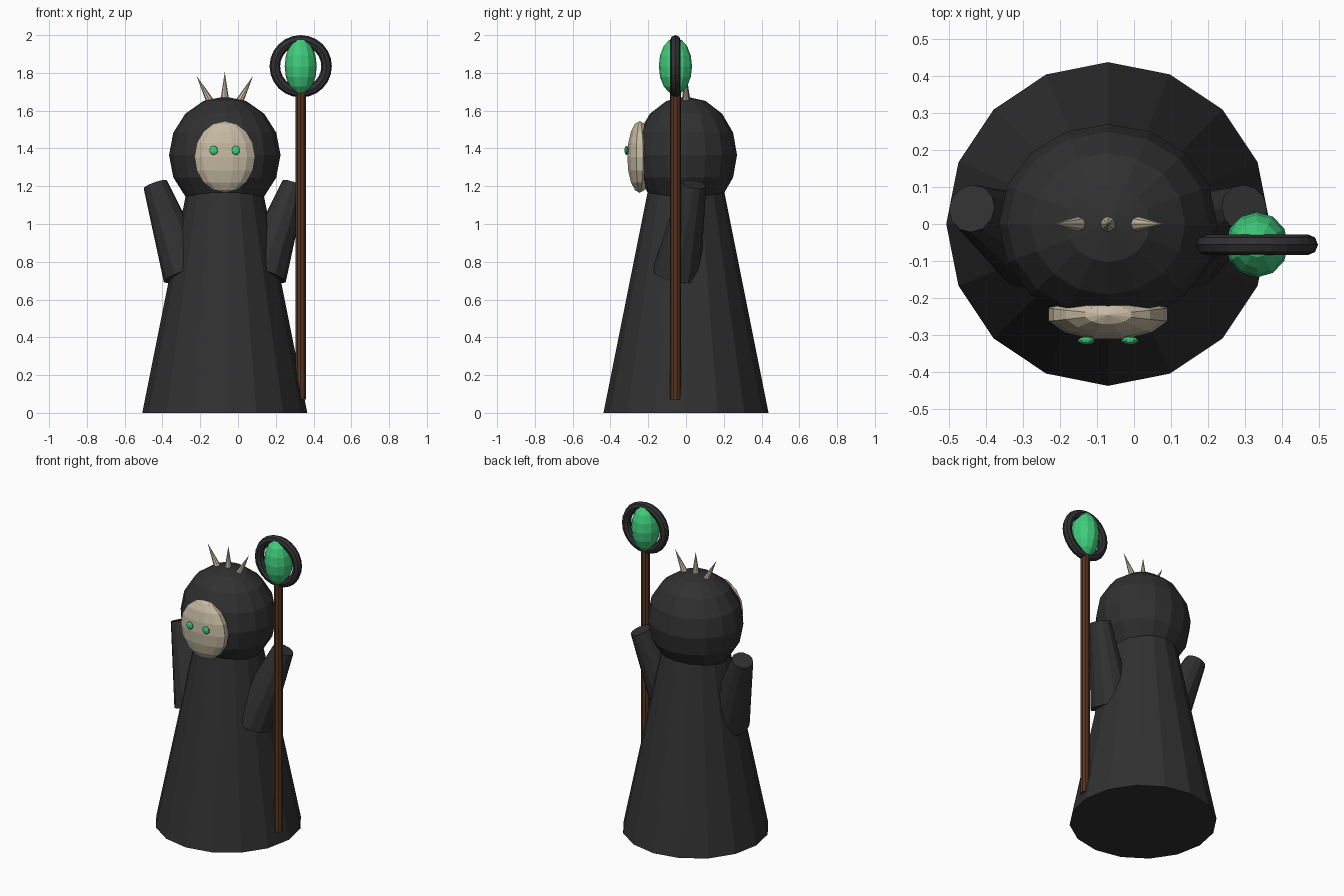
import bpy, math
from mathutils import Vector

if "Cube" in bpy.data.objects:
    bpy.data.objects.remove(bpy.data.objects["Cube"], do_unlink=True)


def material(name, rgb):
    m = bpy.data.materials.new(name)
    m.use_nodes = True
    m.diffuse_color = (*rgb, 1)
    m.node_tree.nodes["Principled BSDF"].inputs["Base Color"].default_value = (*rgb, 1)
    return m


cloth = material("black cloth", (0.03, 0.03, 0.03))
metal = material("dark metal", (0.03, 0.03, 0.033))
bone = material("pale bone", (0.56, 0.49, 0.36))
gem_green = material("green gem", (0.05, 0.60, 0.20))
wood = material("brown wood", (0.095, 0.036, 0.016))

MID = -0.07                           # the figure stands left of the staff
STAFF = Vector((0.332, -0.056, 0))


def finish(name, mat):
    obj = bpy.context.object
    obj.name = obj.data.name = name
    obj.data.materials.append(mat)
    return obj


def ball(name, mat, loc, size, segs, rings, turn=0):
    """Faceted ellipsoid; turn spins its facets before scaling."""
    bpy.ops.mesh.primitive_uv_sphere_add(segments=segs, ring_count=rings, radius=1)
    obj = finish(name, mat)
    for v in obj.data.vertices:
        c, s = math.cos(turn), math.sin(turn)
        x, y, z = v.co
        v.co = ((c * x - s * y) * size[0], (s * x + c * y) * size[1], z * size[2])
    obj.location = loc
    return obj


def taper(name, mat, start, end, r1, r2, segs):
    """Cone or cylinder running from start to end."""
    a, b = Vector(start), Vector(end)
    bpy.ops.mesh.primitive_cone_add(vertices=segs, radius1=r1, radius2=r2,
                                    depth=(b - a).length, location=(a + b) / 2)
    obj = finish(name, mat)
    obj.rotation_euler = Vector((0, 0, 1)).rotation_difference(b - a).to_euler()
    return obj


# Robe and hood
taper("robe", cloth, (MID, 0, 0), (MID, 0, 1.25), 0.437, 0.187, 16)
ball("hood", cloth, (MID, 0, 1.365), (0.295, 0.27, 0.31), 16, 8)

# Mask
ball("mask", bone, (MID, -0.245, 1.355), (0.166, 0.068, 0.19), 12, 8, math.pi / 12)

# Eyes and sleeves, one per side
for side, label in ((1, "left"), (-1, "right")):
    ball(label + "_eye", gem_green, (MID + side * 0.059, -0.315, 1.39),
         (0.024, 0.011, 0.024), 10, 8)
    taper(label + "_sleeve", cloth, (MID + side * 0.2, -0.05, 0.735),
          (MID + side * 0.368, 0.042, 1.21), 0.13, 0.065, 12)

# Crown spikes, fanned sideways
for side, label in ((-1, "right"), (0, "middle"), (1, "left")):
    lift = 0.02 if side == 0 else 0
    taper(label + "_spike", bone, (MID + side * 0.07, 0, 1.635 + lift),
          (MID + side * 0.15, 0, 1.785 + lift), 0.023, 0, 8)

# Staff with ring and gem
taper("staff", wood, STAFF + Vector((0, 0, 0.07)), STAFF + Vector((0, 0, 1.70)),
      0.029, 0.029, 10)
head = STAFF + Vector((0, 0, 1.835))
bpy.ops.mesh.primitive_torus_add(major_segments=24, minor_segments=8,
                                 major_radius=0.137, minor_radius=0.028,
                                 location=head, rotation=(math.pi / 2, 0, 0))
finish("staff_ring", metal)
ball("staff_gem", gem_green, head, (0.085, 0.088, 0.15), 12, 8)
